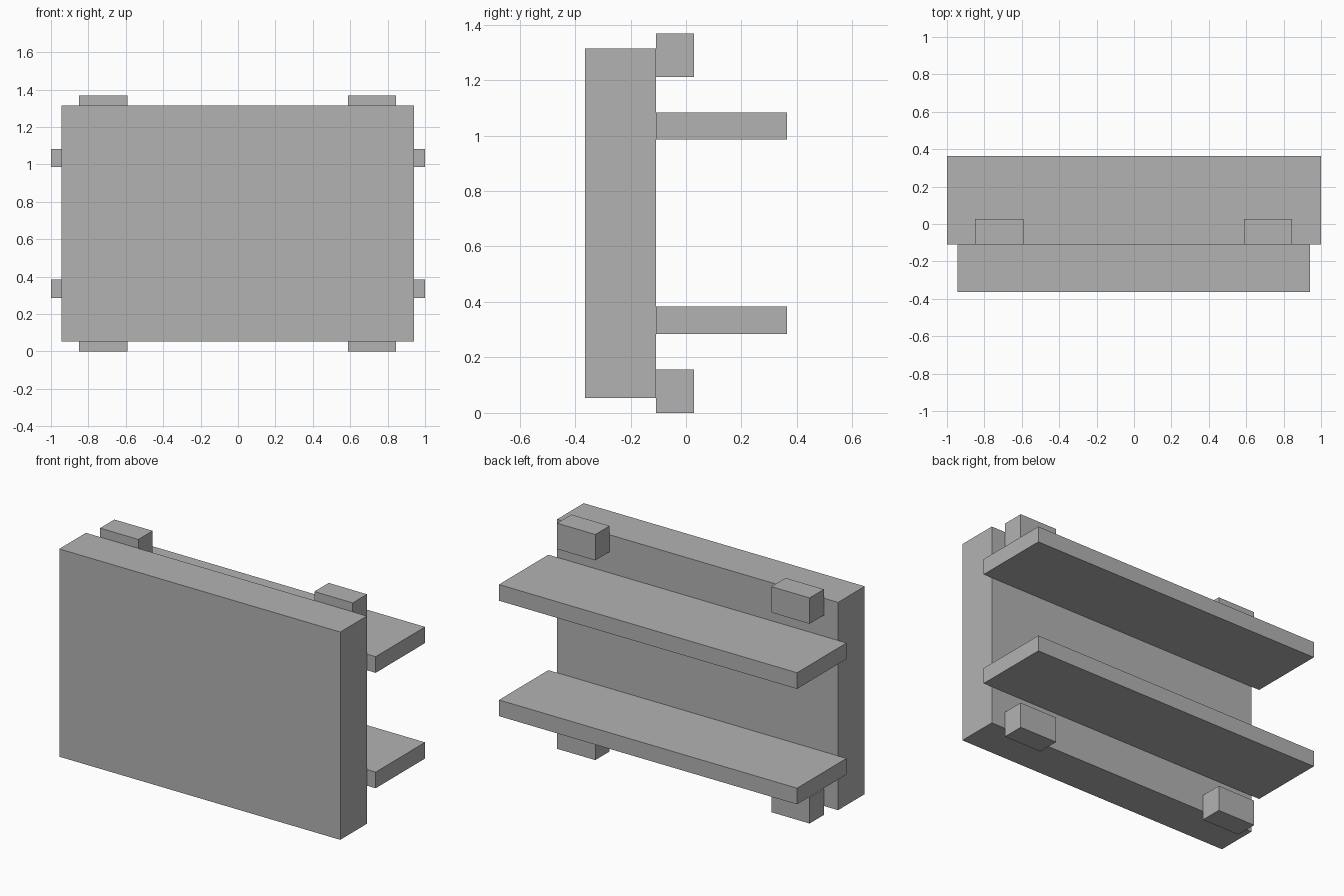
import bpy

cube = bpy.data.objects.get("Cube")
if cube:
    bpy.data.objects.remove(cube, do_unlink=True)

GREY = (0.45, 0.45, 0.45, 1.0)
grey = bpy.data.materials.new("plain_grey")
grey.use_nodes = True
grey.diffuse_color = GREY
grey.node_tree.nodes["Principled BSDF"].inputs["Base Color"].default_value = GREY


def box(name, x, y, z):
    """Add a box from its (min, max) extents on each axis."""
    spans = (x, y, z)
    bpy.ops.mesh.primitive_cube_add(size=1, location=[(a + b) / 2 for a, b in spans])
    obj = bpy.context.object
    obj.name = name
    obj.scale = [b - a for a, b in spans]
    bpy.ops.object.transform_apply(location=False, rotation=False, scale=True)
    obj.data.materials.append(grey)
    return obj


FRONT, JOIN, BACK = -0.364, -0.109, 0.364

# Thick upright panel
box("front_panel", (-0.944, 0.941), (FRONT, JOIN), (0.054, 1.314))

# Two long shelves behind the panel
for level, z in (("lower", 0.285), ("upper", 0.985)):
    box(level + "_shelf", (-1, 1), (JOIN, BACK), (z, z + 0.098))

# Four mounting blocks at the panel corners
for level, z in (("lower", 0.0), ("upper", 1.211)):
    for side, x in (("right", -0.849), ("left", 0.589)):
        box(f"{level}_{side}_block", (x, x + 0.257), (JOIN, 0.028), (z, z + 0.157))
